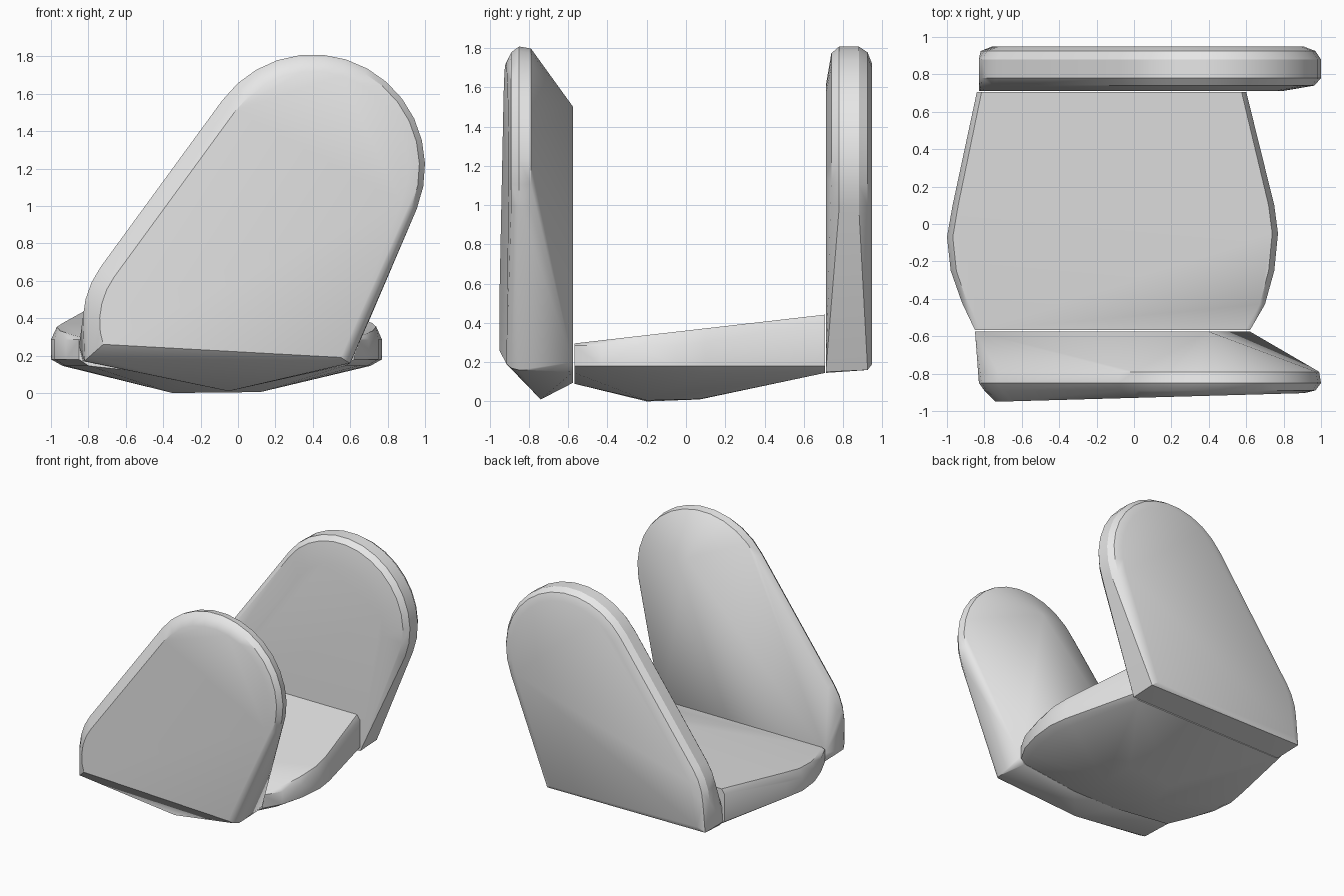
import bpy
import bmesh
from math import sin, cos, radians

cube = bpy.data.objects.get("Cube")
if cube:
    bpy.data.objects.remove(cube, do_unlink=True)

GREY = (0.8, 0.8, 0.8, 1.0)
grey = bpy.data.materials.new("light grey")
grey.use_nodes = True
grey.diffuse_color = GREY
grey.node_tree.nodes["Principled BSDF"].inputs["Base Color"].default_value = GREY


def hull(name, points):
    """Wrap a convex shell around the points."""
    bm = bmesh.new()
    for p in points:
        bm.verts.new(p)
    bmesh.ops.convex_hull(bm, input=bm.verts[:])
    bmesh.ops.delete(bm, geom=[v for v in bm.verts if not v.link_faces], context="VERTS")
    bmesh.ops.dissolve_limit(bm, angle_limit=radians(1), verts=bm.verts[:], edges=bm.edges[:])
    bmesh.ops.recalc_face_normals(bm, faces=bm.faces[:])
    mesh = bpy.data.meshes.new(name)
    bm.to_mesh(mesh)
    bm.free()
    mesh.materials.append(grey)
    obj = bpy.data.objects.new(name, mesh)
    bpy.context.collection.objects.link(obj)
    bpy.ops.object.select_all(action="DESELECT")
    obj.select_set(True)
    bpy.context.view_layer.objects.active = obj
    bpy.ops.object.shade_smooth_by_angle(angle=radians(32))
    return obj


def arc(cx, cz, r, start, end, steps):
    for i in range(steps + 1):
        a = radians(start + (end - start) * i / steps)
        yield cx + r * cos(a), cz + r * sin(a)


def outline(inset, left=(-0.82, 0.17), right=(0.6, 0.16)):
    """Leaning rounded panel: big top arc, small lower left arc, two corners."""
    return [*arc(0.4, 1.21, 0.6 - inset, -22, 144, 14),
            *arc(-0.33, 0.38, 0.5 - inset, 144, 188, 4), left, right]


def loop(y, pts):
    return [(x, y, z) for x, z in pts]


# Rear panel: flat inner face, softly rounded rim
rear = loop(0.712, outline(0.2, (-0.83, 0.18), (0.6, 0.15)))
rear += [(-0.8, 0.712, 0.145), (-0.82, 0.712, 0.3)]
for y, inset in ((0.74, 0.035), (0.78, 0), (0.88, 0), (0.925, 0.03)):
    rear += loop(y, outline(inset))
rear += loop(0.948, outline(0.09, (-0.76, 0.21), (0.56, 0.19)))
hull("rear_panel", rear)

# Front panel: rounded rim, slightly turned front face, peaked back
front = []
for y, inset in ((-0.79, 0.01), (-0.85, 0)):
    front += loop(y, outline(inset))
front += loop(-0.89, outline(0.03, (-0.8, 0.19), (0.58, 0.17)))
front += [(x, -0.903 - 0.028 * (0.95 - x), z)
          for x, z in outline(0.09, (-0.72, 0.26), (0.55, 0.19))]
front += loop(-0.575, [(0.4, 1.5), (-0.85, 0.25), (-0.83, 0.17), (0.62, 0.2),
                       (0.58, 0.15), (-0.3, 0.095), (0.1, 0.095)])
front.append((-0.05, -0.74, 0.01))
hull("front_panel", front)

# Seat: bowed sides, sloping top, keel-like underside
plan = [(-0.84, 0.707), (-0.97, 0.1), (-1.0, -0.07), (-0.98, -0.25), (-0.92, -0.42),
        (-0.85, -0.568), (0.62, -0.568), (0.7, -0.43), (0.75, -0.25), (0.77, -0.05),
        (0.75, 0.1), (0.6, 0.707)]
seat = []
for x, y in plan:
    inner = -0.115 + (x + 0.115) * 0.965
    low = -0.115 + (x + 0.115) * 0.93
    seat += [(inner, y, 0.295 + 0.115 * (y + 0.57)),
             (x, y, 0.285 + 0.17 * max(0, y)),
             (x, y, 0.18), (low, y, 0.145)]
seat += [(-0.35, -0.2, 0.0), (0.12, -0.2, 0.005), (-0.3, 0.07, 0.01), (0.1, 0.07, 0.012),
         (-0.3, -0.568, 0.09), (0.1, -0.568, 0.09)]
hull("seat", seat)
